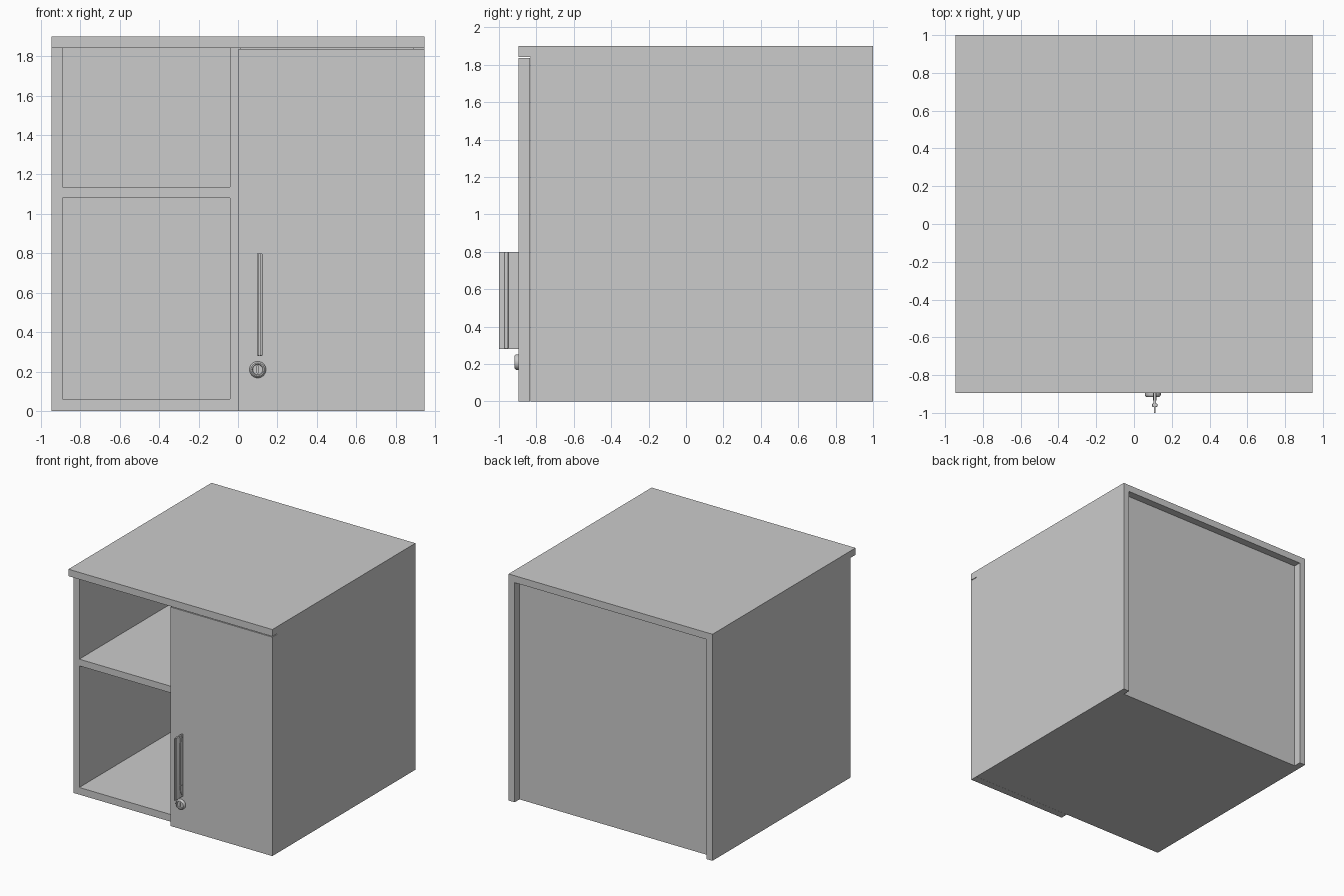
import bpy, bmesh, math
from mathutils import Matrix

if "Cube" in bpy.data.objects:
    bpy.data.objects.remove(bpy.data.objects["Cube"])

def finish(name, bm):
    bmesh.ops.recalc_face_normals(bm, faces=bm.faces)
    me = bpy.data.meshes.new(name)
    bm.to_mesh(me)
    bm.free()
    ob = bpy.data.objects.new(name, me)
    bpy.context.scene.collection.objects.link(ob)
    return ob

def box(name, x, y, z):
    """Box from (min, max) ranges."""
    bm = bmesh.new()
    bmesh.ops.create_cube(bm, size=1)
    for v in bm.verts:
        v.co = [r[0] + (c + 0.5) * (r[1] - r[0]) for c, r in zip(v.co, (x, y, z))]
    return finish(name, bm)

def smooth(ob):
    bpy.ops.object.select_all(action='DESELECT')
    ob.select_set(True)
    bpy.context.view_layer.objects.active = ob
    bpy.ops.object.shade_smooth_by_angle(angle=math.radians(35))

def extrude_yz(name, pts, x0, x1):
    """Side profile of (y, z) points extruded along x."""
    bm = bmesh.new()
    f = bm.faces.new([bm.verts.new((x0, y, z)) for y, z in pts])
    ext = bmesh.ops.extrude_face_region(bm, geom=[f])
    for v in ext['geom']:
        if isinstance(v, bmesh.types.BMVert):
            v.co.x = x1
    return finish(name, bm)

W, T = 0.946, 0.056          # half width, board thickness
FRONT, CARC, BACK = -0.896, -0.832, 0.936
TOP = 1.842

# Carcass boards
box("top_board", (-W, W), (FRONT, 1.0), (TOP, 1.9))
for side, s in (("left", -1), ("right", 1)):
    box(side + "_side", sorted((s * (W - T), s * W)), (CARC, 1.0), (0, TOP))
inner = W - T
box("bottom_board", (-inner, inner), (CARC, BACK), (0, 0.06))
box("back_panel", (-inner, inner), (BACK - 0.055, BACK), (0.06, TOP))
box("divider", (-0.04, 0.016), (CARC, BACK - 0.055), (0.06, TOP))
box("shelf", (-inner, -0.04), (CARC, BACK - 0.055), (1.08, 1.136))

# Door covering the right half
box("door", (0.003, W), (FRONT, CARC - 0.001), (0, 1.836))

# Handle: web, flared feet, wide grip rail and thin front fin
hx, z0, z1 = 0.11, 0.28, 0.80
mid = (z0 + z1) / 2
box("handle_web", (hx - 0.006, hx + 0.006), (-0.955, FRONT), (z0, z1))
box("handle_mount", (hx - 0.009, hx + 0.009), (-0.935, FRONT), (0.385, 0.70))
for name, s in (("lower", -1), ("upper", 1)):
    arc = [(-0.935 + 0.039 * (1 - math.cos(a)), mid + s * (0.16 + 0.09 * math.sin(a)))
           for a in [i * math.pi / 16 for i in range(9)]]
    extrude_yz(name + "_handle_foot", arc + [(FRONT, mid + s * 0.16)], hx - 0.009, hx + 0.009)
rail = box("handle_rail", (hx - 0.014, hx + 0.014), (-0.970, -0.950), (z0, z1))
bev = rail.modifiers.new("rounded", 'BEVEL')
bev.width, bev.segments = 0.006, 3
smooth(rail)
box("handle_fin", (hx - 0.005, hx + 0.005), (-1.0, -0.965), (z0, z1))

# Round lock under the handle: a lathed profile of (radius, depth)
lock_prof = [(0.0, 0.014), (0.025, 0.014), (0.028, 0.020), (0.034, 0.020),
             (0.040, 0.015), (0.042, 0.008), (0.042, 0.0), (0.0, 0.0)]
bm = bmesh.new()
vs = [bm.verts.new((r, -d, 0)) for r, d in lock_prof]
es = [bm.edges.new(p) for p in zip(vs, vs[1:])]
bmesh.ops.spin(bm, geom=vs + es, cent=(0, 0, 0), axis=(0, 1, 0), angle=math.tau,
               steps=32, use_duplicate=False)
bmesh.ops.remove_doubles(bm, verts=bm.verts, dist=1e-5)
bmesh.ops.transform(bm, matrix=Matrix.Translation((0.1, FRONT, 0.21)), verts=bm.verts)
lock = finish("door_lock", bm)

# Key slot cut into the lock
slot = box("key_slot_cutter", (0.097, 0.103), (FRONT - 0.03, FRONT - 0.006), (0.192, 0.228))
slot.hide_render = True
slot.hide_set(True)
cut = lock.modifiers.new("key_slot", 'BOOLEAN')
cut.operation, cut.object = 'DIFFERENCE', slot
smooth(lock)
